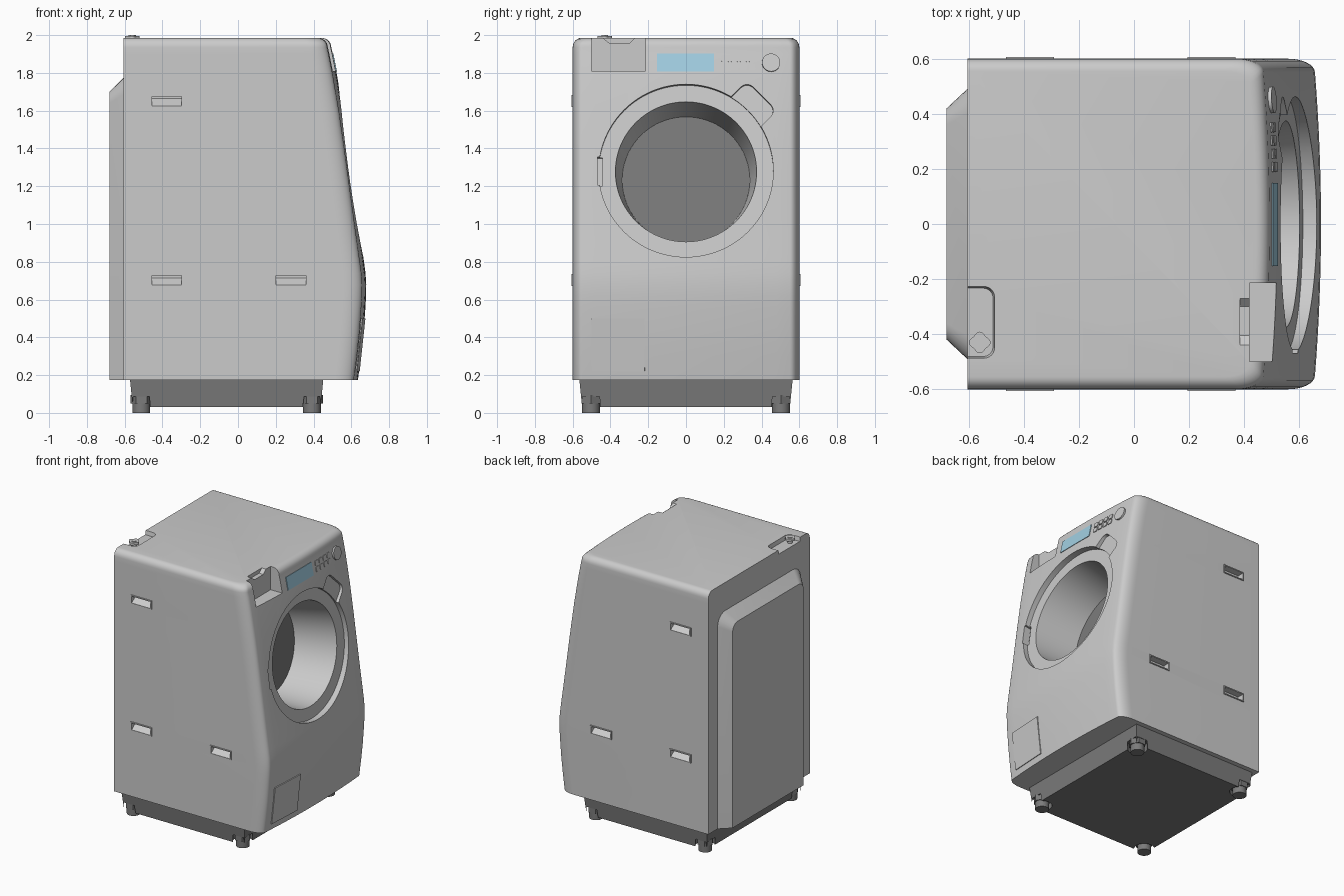
import bpy, bmesh
from math import sin, cos, pi, radians
from mathutils import Matrix, Vector

if "Cube" in bpy.data.objects:
    bpy.data.objects.remove(bpy.data.objects["Cube"])

# ---------- helpers ----------
def to_object(name, bm, mat=None):
    bmesh.ops.recalc_face_normals(bm, faces=bm.faces)
    me = bpy.data.meshes.new(name)
    bm.to_mesh(me)
    bm.free()
    ob = bpy.data.objects.new(name, me)
    bpy.context.collection.objects.link(ob)
    if mat:
        me.materials.append(mat)
    return ob

def loft(name, rings, mat=None):
    bm = bmesh.new()
    vs = [[bm.verts.new(p) for p in r] for r in rings]
    n = len(vs[0])
    for a, b in zip(vs, vs[1:]):
        for i in range(n):
            j = (i + 1) % n
            bm.faces.new((a[i], a[j], b[j], b[i]))
    bm.faces.new(vs[0])
    bm.faces.new(vs[-1])
    return to_object(name, bm, mat)

def prism(name, pts, z0, z1, M=Matrix(), low=None, mat=None):
    return loft(name, [[M @ Vector((a, b, z0)) for a, b in (low or pts)],
                       [M @ Vector((a, b, z1)) for a, b in pts]], mat)

def rect(cx, cy, hx, hy):
    return [(cx - hx, cy - hy), (cx + hx, cy - hy), (cx + hx, cy + hy), (cx - hx, cy + hy)]

def rrect(cx, cy, hx, hy, r, n=6):
    out = []
    for q, (sx, sy) in enumerate([(1, 1), (-1, 1), (-1, -1), (1, -1)]):
        for i in range(n + 1):
            t = (q + i / n) * pi / 2
            out.append((cx + sx * (hx - r) + r * cos(t), cy + sy * (hy - r) + r * sin(t)))
    return out

def circle(cx, cy, r, n=32):
    return [(cx + r * cos(2 * pi * i / n), cy + r * sin(2 * pi * i / n)) for i in range(n)]

def boolean(ob, tool, op='DIFFERENCE'):
    m = ob.modifiers.new("cut", 'BOOLEAN')
    m.object, m.operation, m.solver = tool, op, 'EXACT'
    bpy.context.view_layer.objects.active = ob
    bpy.ops.object.modifier_apply(modifier=m.name)
    bpy.data.objects.remove(tool)

def material(name, rgb):
    m = bpy.data.materials.new(name)
    m.diffuse_color = (*rgb, 1)
    m.use_nodes = True
    m.node_tree.nodes["Principled BSDF"].inputs["Base Color"].default_value = m.diffuse_color
    return m

dark = material("dark_grey", (0.2, 0.2, 0.2))
blue = material("display_blue", (0.36, 0.62, 0.76))

# local (a, b, c) -> world (y, z, x)
YZ = Matrix(((0, 0, 1, 0), (1, 0, 0, 0), (0, 1, 0, 0), (0, 0, 0, 1)))

# ---------- cabinet: bowed front lofted up a side profile ----------
profile = [(0.175, 0.635), (0.3, 0.651), (0.42, 0.664), (0.55, 0.674), (0.62, 0.678), (0.68, 0.679),
           (0.74, 0.675), (0.8, 0.667), (0.9, 0.653), (1.0, 0.639), (1.2, 0.612), (1.4, 0.585),
           (1.6, 0.556), (1.8, 0.522), (1.9, 0.502), (1.935, 0.494)]
BOW, CR = 0.022, 0.05

def front_x(y, z):
    for (za, xa), (zb, xb) in zip(profile, profile[1:]):
        if z <= zb:
            break
    return xa + (xb - xa) * (z - za) / (zb - za) - BOW * (y / 0.55) ** 2

def section(z, xf, w):
    yi = w - CR
    arc = [(xf - 0.12 + (0.12 - BOW) * sin(t), yi + CR * cos(t))
           for t in [i * pi / 16 for i in range(8)]]
    bow = [(xf - BOW * (k / 8) ** 2, yi * k / 8) for k in range(-8, 9)]
    pts = [(-0.605, -w)] + [(x, -y) for x, y in arc] + bow + arc[::-1] + [(-0.605, w)]
    return [(x, y, z) for x, y in pts]

rings = [section(z, x, 0.6) for z, x in profile]
for i in range(1, 7):
    t = i * pi / 12
    rings.append(section(1.935 + 0.05 * sin(t), 0.494 - 0.05 * (1 - cos(t)), 0.6 - 0.045 * (1 - cos(t))))
body = loft("cabinet", rings)

def frame(y, z):
    """Frame on the front surface: local x down, local y sideways, local z outward."""
    e = 0.03
    dy = (front_x(y + e, z) - front_x(y - e, z)) / (2 * e)
    dz = (front_x(y, z + e) - front_x(y, z - e)) / (2 * e)
    Z = Vector((1, -dy, -dz)).normalized()
    Y = Vector((dy, 1, 0)).normalized()
    M = Matrix((Y.cross(Z), Y, Z)).transposed().to_4x4()
    M.translation = (front_x(y, z), y, z)
    return M

# ---------- door recess, drum tunnel, latch pocket, hinge notch ----------
D = frame(0, 1.283)
T = D @ Matrix.Rotation(radians(135), 4, 'Z')        # local x points to upper right
boolean(body, prism("latch_cut", rrect(0.44, 0, 0.135, 0.118, 0.05), -0.037, 0.1, T,
                    low=rrect(0.44, 0, 0.127, 0.11, 0.045)))
boolean(body, prism("door_cut", circle(0, 0, 0.462, 96), -0.05, 0.12, D))
boolean(body, prism("drum_cut", circle(0, 0, 0.376, 96), -0.38, -0.03, D, low=circle(0, 0, 0.338, 96)))
boolean(body, prism("hinge_cut", rect(0, -0.455, 0.075, 0.014), -0.07, 0.1, D))
prism("drum_back", circle(0, 0, 0.3375, 96), -0.385, -0.378, D, mat=dark)

# ---------- detergent drawer notch with finger dip ----------
boolean(body, prism("drawer_cut", rect(0.62, -0.357, 0.2, 0.143), 1.81, 2.1))
dip = [(-0.455, 2.02), (-0.44, 1.985), (-0.405, 1.957), (-0.3, 1.957), (-0.27, 1.985), (-0.26, 2.02)]
boolean(body, prism("dip_cut", dip, 0.385, 0.43, YZ))

# ---------- tap recess and tap ----------
boolean(body, prism("tap_cut", rrect(-0.62, -0.357, 0.127, 0.143, 0.045), 1.955, 2.05,
                    low=rrect(-0.62, -0.357, 0.108, 0.124, 0.035)))
tx, ty = -0.56, -0.43
prism("tap_stem", circle(tx, ty, 0.018, 16), 1.945, 1.99)
flower = []
for i in range(48):
    a = 2 * pi * i / 48
    r = 0.035 + 0.004 * cos(4 * a)
    flower.append((tx + r * cos(a), ty + r * sin(a)))
prism("tap_knob", flower, 1.978, 1.996)
prism("tap_nut", circle(tx, ty, 0.02, 6), 1.99, 2.0)

# ---------- side grips: raised plate with wedge pocket ----------
for s in (1, -1):
    for x, z in ((-0.377, 1.652), (-0.377, 0.703), (0.281, 0.703)):
        boolean(body, prism("grip_plate", rect(s * 0.578, z, 0.029, 0.032), x - 0.087, x + 0.087, YZ), 'UNION')
        wedge = [(0.63, -0.026), (0.63, 0.024), (0.555, 0.024), (0.555, 0.012), (0.606, -0.026)]
        boolean(body, prism("grip_cut", [(s * a, z + b) for a, b in wedge], x - 0.079, x + 0.079, YZ))

# ---------- back panel ----------
def back_outline(hy, top, r):
    return [(a, max(b, 0.175)) for a, b in rrect(0, (top - 0.4) / 2, hy, (top + 0.4) / 2, r)]
prism("back_panel", back_outline(0.495, 1.78, 0.09), -0.68, -0.6, YZ, low=back_outline(0.42, 1.70, 0.06))

# ---------- control panel and filter flap ----------
prism("display", rect(0, 0, 0.048, 0.151), -0.01, 0.003, frame(-0.002, 1.854), mat=blue)
for i in range(4):
    for z in (1.831, 1.874):
        prism("button", rrect(0, 0, 0.017, 0.018, 0.004, 2), -0.008, 0.005, frame(0.207 + 0.048 * i, z))
prism("dial", circle(0, 0, 0.048, 40), -0.01, 0.012, frame(0.45, 1.853), low=circle(0, 0, 0.048, 40))
prism("filter_flap", rect(0, 0, 0.14, 0.141), -0.01, 0.004, frame(-0.36, 0.36))

# ---------- plinth and feet ----------
plinth = prism("plinth", rect(-0.06, 0, 0.512, 0.565), 0.03, 0.18,
               low=rect(-0.06, 0, 0.497, 0.55), mat=dark)
for x in (-0.512, 0.392):
    for y in (-0.503, 0.503):
        boolean(plinth, prism("foot_cut", circle(x, y, 0.068, 24), -0.1, 0.088))
        prism("foot", circle(x, y, 0.047, 24), 0, 0.06, mat=dark)
        prism("foot_collar", circle(x, y, 0.058, 6), 0.05, 0.095, mat=dark)

# ---------- shading ----------
bpy.ops.object.select_all(action='SELECT')
bpy.context.view_layer.objects.active = body
bpy.ops.object.shade_smooth_by_angle(angle=radians(30))
